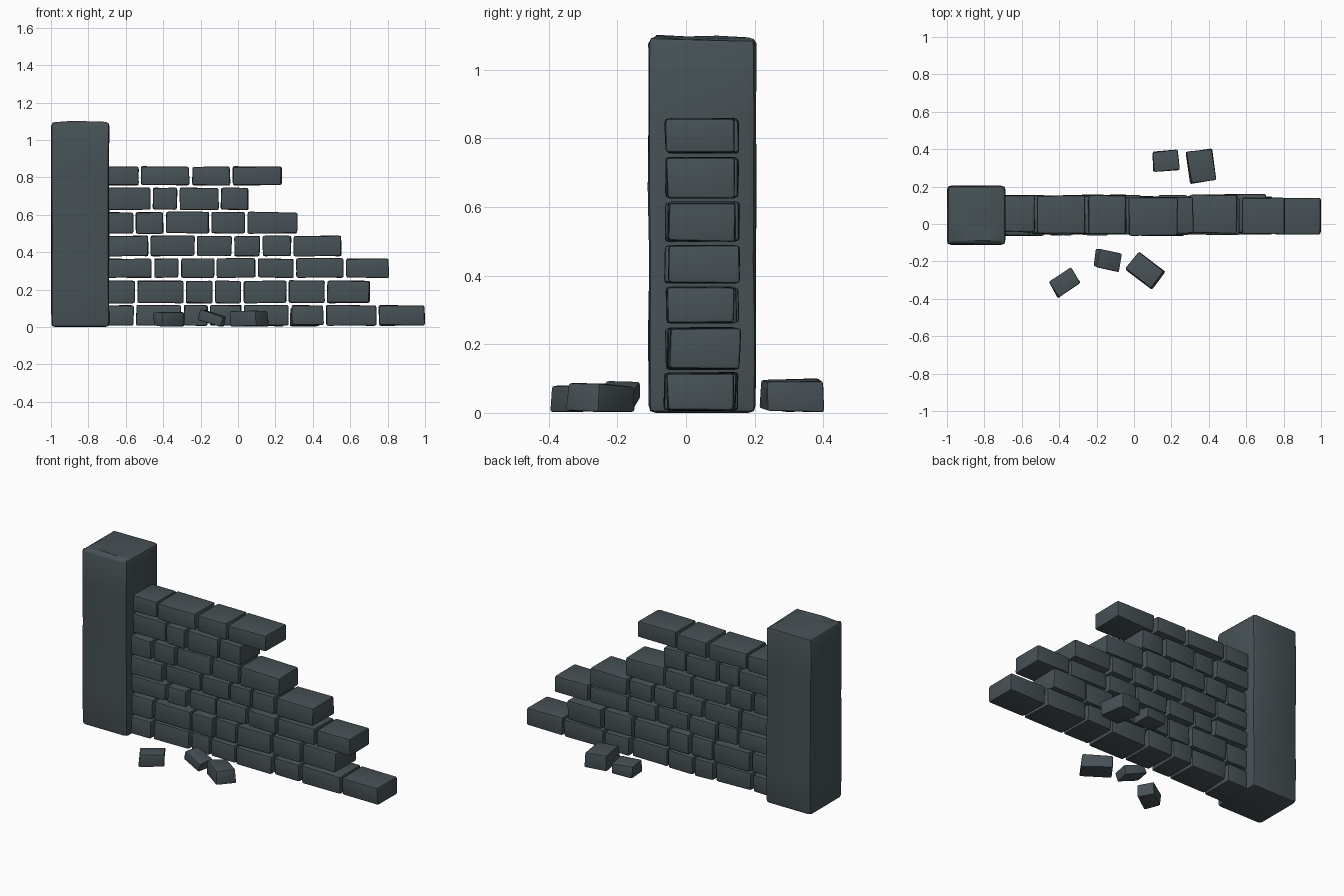
import bpy, bmesh, math, random
from mathutils import Vector, Matrix

if "Cube" in bpy.data.objects:
    bpy.data.objects.remove(bpy.data.objects["Cube"])

random.seed(7)

stone = bpy.data.materials.new("dark slate stone")
stone.diffuse_color = (0.062, 0.083, 0.092, 1)
stone.use_nodes = True
stone.node_tree.nodes["Principled BSDF"].inputs["Base Color"].default_value = stone.diffuse_color


def add_block(bm, centre, size, jitter, bevel, rot=None):
    """Add one slightly crooked, chamfered stone block to bm."""
    b = bmesh.new()
    bmesh.ops.create_cube(b, size=1)
    for v in b.verts:
        v.co = Vector([v.co[i] * size[i] - math.copysign(random.uniform(0, jitter), v.co[i])
                       for i in range(3)])
    bmesh.ops.bevel(b, geom=b.edges[:], offset=bevel, segments=2,
                    profile=0.6, affect='EDGES', clamp_overlap=True)
    m = Matrix.Translation(centre)
    if rot:
        m = m @ rot
    b.transform(m)
    tmp = bpy.data.meshes.new("tmp")
    b.to_mesh(tmp)
    b.free()
    bm.from_mesh(tmp)
    bpy.data.meshes.remove(tmp)


def finish(bm, name):
    bmesh.ops.recalc_face_normals(bm, faces=bm.faces[:])
    me = bpy.data.meshes.new(name)
    bm.to_mesh(me)
    bm.free()
    me.materials.append(stone)
    me.shade_smooth()
    me.set_sharp_from_angle(angle=math.radians(32))
    ob = bpy.data.objects.new(name, me)
    bpy.context.collection.objects.link(ob)
    return ob


# Pillar: tall post with worn sides and a lumpy top
bm = bmesh.new()
bmesh.ops.create_cube(bm, size=1)
sharp = bm.edges[:]
bmesh.ops.bevel(bm, geom=sharp, offset=0.05, segments=2, profile=0.6, affect='EDGES')
for v in bm.verts:
    # constant-width chamfer: keep the distance to each side at real scale
    for i, s in enumerate((0.31, 0.312, 1.098)):
        inset = (0.5 - abs(v.co[i])) * 0.44
        v.co[i] = math.copysign(s / 2 - inset, v.co[i])
tall = [e for e in bm.edges if e.calc_length() > 0.8]
bmesh.ops.subdivide_edges(bm, edges=tall, cuts=4)
top = [f for f in bm.faces if f.normal.z > 0.99]
bmesh.ops.subdivide_edges(bm, edges=list({e for f in top for e in f.edges}),
                          cuts=2, use_grid_fill=True)
for v in bm.verts:
    v.co.z += 0.549
    r = random.uniform
    if v.co.z > 1.09:
        v.co.z += r(-0.012, 0.004)
        if max(abs(v.co.x), abs(v.co.y)) < 0.08:
            v.co.z = 1.1 + r(-0.004, 0.003)
    elif v.co.z > 0.05:
        v.co.x += r(-0.003, 0.002)
        v.co.y += r(-0.003, 0.003)
    v.co += Vector((-0.843, 0.047, 0))
finish(bm, "pillar")

# Wall courses: bottom, top, then the right end of each brick
courses = [
    (0.005, 0.120, [-0.555, -0.30, -0.16, 0.02, 0.275, 0.46, 0.742, 1.0]),
    (0.125, 0.250, [-0.55, -0.29, -0.135, 0.02, 0.26, 0.465, 0.706]),
    (0.260, 0.368, [-0.46, -0.315, -0.125, 0.095, 0.30, 0.567, 0.81]),
    (0.376, 0.490, [-0.478, -0.23, -0.03, 0.12, 0.287, 0.555]),
    (0.497, 0.617, [-0.558, -0.397, -0.152, 0.04, 0.32]),
    (0.624, 0.747, [-0.466, -0.322, -0.102, 0.06]),
    (0.755, 0.860, [-0.53, -0.257, -0.04, 0.236]),
]
for n, (z0, z1, ends) in enumerate(courses, 1):
    bm = bmesh.new()
    x0 = -0.73
    for x1 in ends:
        y = 0.047 + random.uniform(-0.009, 0.009)
        depth = random.uniform(0.2, 0.212)
        add_block(bm, ((x0 + x1) / 2, y, (z0 + z1) / 2),
                  (x1 - x0, depth, z1 - z0), 0.006, 0.011)
        x0 = x1 + 0.009
    finish(bm, f"brick_course_{n}")

# Fallen bricks: x, y, length, width, height, turn, tilt (degrees)
rubble = [
    (-0.37, -0.315, 0.155, 0.105, 0.085, 33, 0),
    (-0.14, -0.193, 0.145, 0.11, 0.07, -10, 20),
    (0.06, -0.25, 0.185, 0.13, 0.095, -37, -3),
    (0.17, 0.338, 0.148, 0.115, 0.085, 4, 3),
    (0.36, 0.31, 0.148, 0.185, 0.10, 8, 2),
]
for n, (x, y, l, w, h, turn, tilt) in enumerate(rubble, 1):
    bm = bmesh.new()
    rot = (Matrix.Rotation(math.radians(turn), 4, 'Z')
           @ Matrix.Rotation(math.radians(tilt), 4, 'Y'))
    add_block(bm, (x, y, 0), (l, w, h), 0.012, 0.009, rot)
    low = min(v.co.z for v in bm.verts)
    bmesh.ops.translate(bm, verts=bm.verts[:], vec=(0, 0, 0.002 - low))
    finish(bm, f"fallen_brick_{n}")
